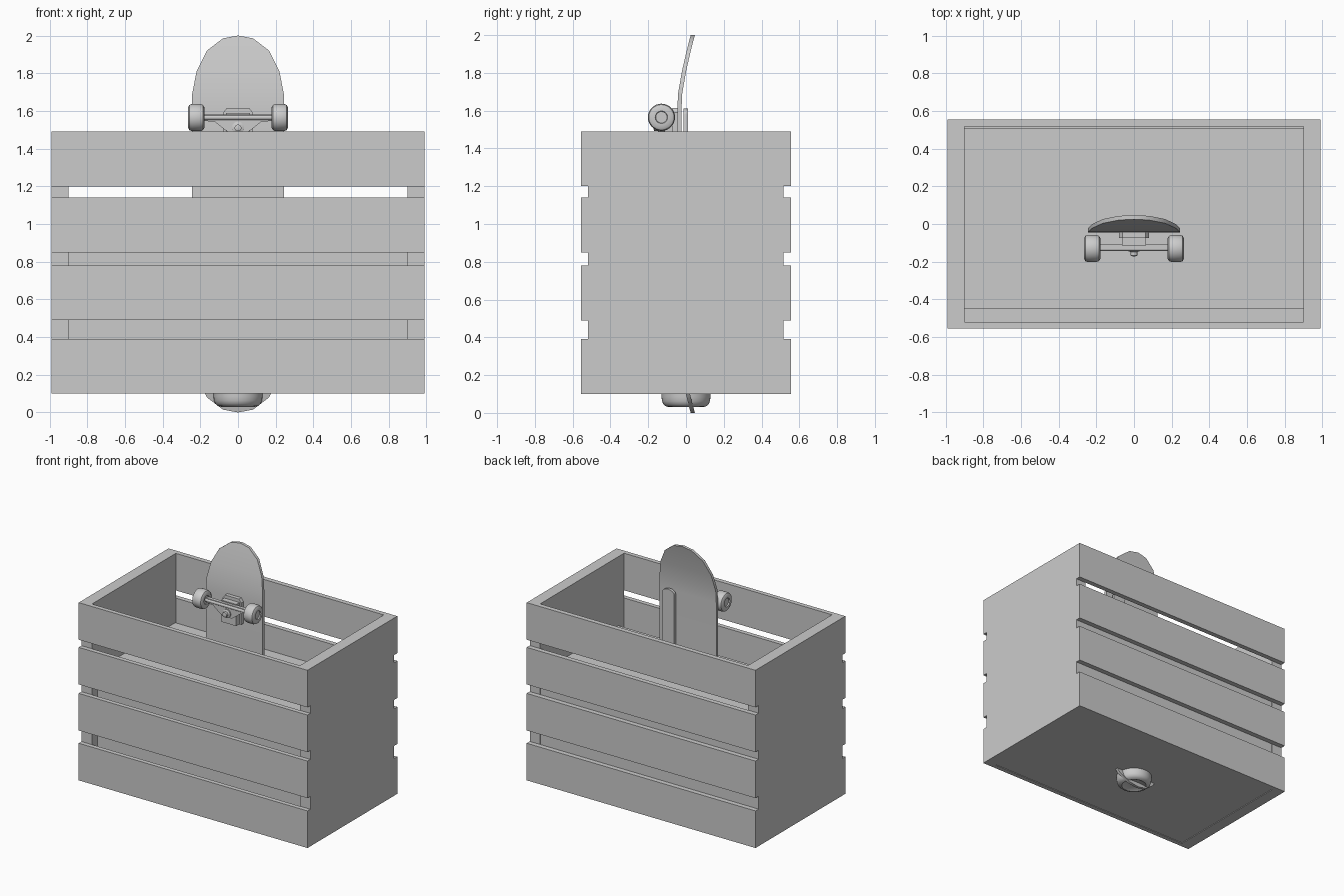
import bpy, bmesh, math
from mathutils import Matrix, Vector

if "Cube" in bpy.data.objects:
    bpy.data.objects.remove(bpy.data.objects["Cube"])


def finish(name, bm, smooth=False):
    bmesh.ops.recalc_face_normals(bm, faces=bm.faces)
    me = bpy.data.meshes.new(name)
    bm.to_mesh(me)
    bm.free()
    ob = bpy.data.objects.new(name, me)
    bpy.context.collection.objects.link(ob)
    if smooth:
        bpy.ops.object.select_all(action='DESELECT')
        bpy.context.view_layer.objects.active = ob
        ob.select_set(True)
        bpy.ops.object.shade_smooth_by_angle(angle=math.radians(35))
    return ob


def box(name, x, y, z):
    bm = bmesh.new()
    size = [b - a for a, b in (x, y, z)]
    mid = [(a + b) / 2 for a, b in (x, y, z)]
    bmesh.ops.create_cube(bm, size=1, matrix=Matrix.Translation(mid) @ Matrix.Diagonal((*size, 1)))
    return finish(name, bm)


def lathe(name, profile, origin, rot=Matrix(), steps=32):
    """Revolve (radius, height) points around local z."""
    bm = bmesh.new()
    vs = [bm.verts.new((r, 0, h)) for r, h in profile]
    es = [bm.edges.new(p) for p in zip(vs, vs[1:])]
    bmesh.ops.spin(bm, geom=vs + es, axis=(0, 0, 1), cent=(0, 0, 0), angle=math.tau, steps=steps)
    bmesh.ops.remove_doubles(bm, verts=bm.verts, dist=1e-5)
    bm.transform(Matrix.Translation(origin) @ rot)
    return finish(name, bm, True)


def plate(name, outline, y0, y1):
    """Extrude an (x, z) outline along y."""
    bm = bmesh.new()
    f = bm.faces.new([bm.verts.new((x, y0, z)) for x, z in outline])
    r = bmesh.ops.extrude_face_region(bm, geom=[f])
    for v in r['geom']:
        if isinstance(v, bmesh.types.BMVert):
            v.co.y = y1
    return finish(name, bm, True)


# Crate: end panels, four slats per side, floor and inner block
for side, s in (("left", -1), ("right", 1)):
    box(side + "_crate_end", sorted((s * .9, s * .99)), (-.52, .517), (.1, 1.49))
for i, z in enumerate(((.1, .39), (.49, .78), (.85, 1.14), (1.2, 1.49))):
    box(f"front_slat_{i}", (-.99, .99), (-.555, -.52), z)
    box(f"back_slat_{i}", (-.99, .99), (.517, .555), z)
box("crate_floor", (-.9, .9), (-.52, .517), (.105, .15))
box("crate_filling", (-.9, .9), (-.45, .51), (.11, .95))

# Skateboard deck: half widths along the height, kicked nose and tail
half = [(2.0, .0), (1.985, .08), (1.92, .165), (1.81, .22), (1.69, .243), (1.6, .245)]
sections = half + [(1.0, .245)] + [(2 - z, w) for z, w in reversed(half)]


def deck_y(z):
    d = abs(z - 1)
    return -.035 if d < .65 else -.035 + .071 * min(1, ((d - .65) / .35)) ** 1.35


bm = bmesh.new()
rows = []
for z, w in sections:
    row = []
    for dy in (-.011, .011):
        xs = (-w, w) if w else (0,)
        row.append([bm.verts.new((x, deck_y(z) + dy, z)) for x in xs])
    rows.append(row)
for a, b in zip(rows, rows[1:]):
    for k in (0, 1):
        bm.faces.new(a[k] + b[k][::-1])
    for e in (0, -1):
        bm.faces.new((a[0][e], a[1][e], b[1][e], b[0][e]))
finish("skateboard_deck", bm, True)

# Trucks and wheels, mirrored for the lower pair
to_x = Matrix.Rotation(math.pi / 2, 4, 'Y')
to_front = Matrix.Rotation(math.pi / 2, 4, 'X')
wheel = [(0, -.035), (.03, -.035), (.033, -.043), (.055, -.043), (.067, -.036), (.072, -.022),
         (.072, .022), (.067, .036), (.055, .043), (.033, .043), (.03, .035), (0, .035)]
for label, flip in (("upper", 1), ("lower", -1)):
    def fz(z):
        return 1 + flip * (z - 1)

    def mirrored(points):
        return [(x, fz(z)) for x, z in points]

    for s in (-1, 1):
        lathe(f"{label}_wheel_{'left' if s < 0 else 'right'}", wheel, (s * .222, -.13, fz(1.565)), to_x)
    lathe(label + "_axle", [(0, -.2), (.013, -.2), (.013, .2), (0, .2)], (0, -.13, fz(1.565)), to_x, 16)
    plate(label + "_hanger", mirrored([(-.18, 1.582), (-.18, 1.548), (-.12, 1.54), (-.07, 1.5), (-.04, 1.48),
                                       (.04, 1.48), (.07, 1.5), (.12, 1.54), (.18, 1.548), (.18, 1.582)]),
          -.135, -.108)
    plate(label + "_baseplate", mirrored([(-.08, 1.42), (.08, 1.42), (.08, 1.59), (.06, 1.615),
                                          (-.06, 1.615), (-.08, 1.59)]), -.075, -.04)
    plate(label + "_pivot_block", mirrored([(-.065, 1.42), (.065, 1.42), (.065, 1.59), (-.065, 1.59)]),
          -.115, -.07)
    lathe(label + "_kingpin", [(0, 0), (.033, 0), (.033, .035), (.018, .04), (.018, .06), (0, .066)],
          (0, -.108, fz(1.51)), to_front, 20)

# Flat stick with a rounded top, standing behind the deck
top = [(.148 + .052 * math.cos(a), 1.58 + .032 * math.sin(a))
       for a in (math.pi * i / 10 for i in range(11))]
plate("flat_stick", top + [(.096, .93), (.2, .93)], -.012, .01)

# Rounded ball shape poking out under the floor
lathe("round_base", [(0, .045), (.07, .04), (.09, .03), (.107, .035), (.12, .046), (.127, .062),
                     (.13, .085), (.13, .14), (0, .14)], (0, 0, 0), steps=40)
